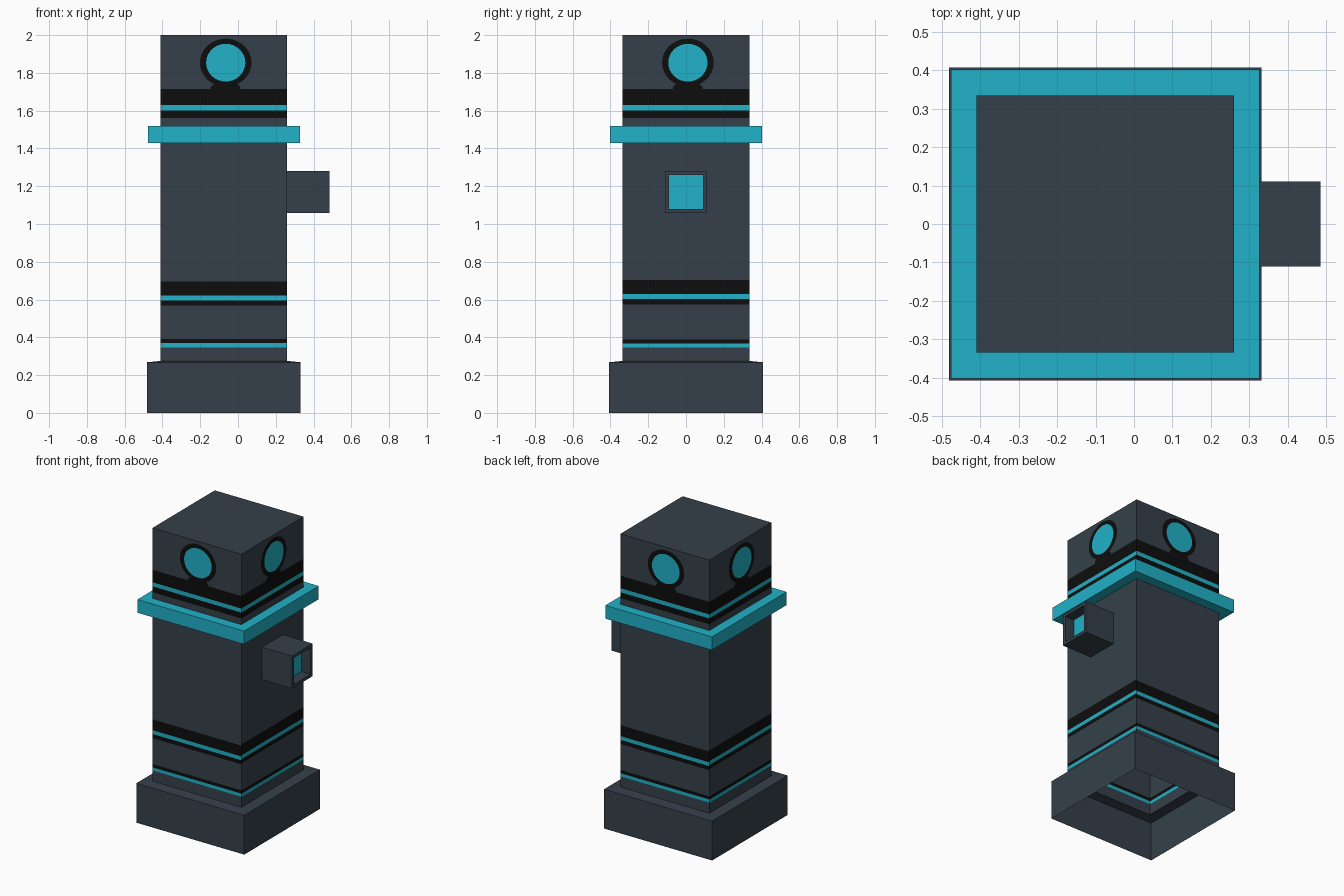
import bpy, math
from mathutils import Matrix, Vector

if "Cube" in bpy.data.objects:
    bpy.data.objects.remove(bpy.data.objects["Cube"])

CX = -0.075    # pillar axis
H = 0.335      # half width of the shaft


def material(name, rgb):
    m = bpy.data.materials.new(name)
    m.diffuse_color = (*rgb, 1)
    m.use_nodes = True
    m.node_tree.nodes["Principled BSDF"].inputs["Base Color"].default_value = m.diffuse_color
    return m


MATS = [material("slate", (0.035, 0.051, 0.067)),
        material("teal", (0.015, 0.445, 0.578)),
        material("black", (0.004, 0.004, 0.004))]
SLATE, TEAL, BLACK = range(3)


def build(name, verts, faces, mats):
    me = bpy.data.meshes.new(name)
    me.from_pydata([tuple(v) for v in verts], [], faces)
    for m in MATS:
        me.materials.append(m)
    for p, i in zip(me.polygons, mats):
        p.material_index = i
    me.update()
    ob = bpy.data.objects.new(name, me)
    bpy.context.collection.objects.link(ob)
    return ob


def square_loft(name, rings, mat):
    """Square rings (half width, z) around the pillar axis, joined by walls."""
    verts, faces = [], []
    for h, z in rings:
        verts += [(CX + sx * h, sy * h, z)
                  for sx, sy in ((-1, -1), (1, -1), (1, 1), (-1, 1))]
    for r in range(len(rings) - 1):
        for k in range(4):
            a, b = r * 4 + k, r * 4 + (k + 1) % 4
            faces.append((a, b, b + 4, a + 4))
    return build(name, verts, faces, [mat] * len(faces))


def side(k):
    """Transform from a front-face layout to side k (0 front, 1 right, ...)."""
    return Matrix.Translation((CX, 0, 0)) @ Matrix.Rotation(k * math.pi / 2, 4, 'Z')


# base plinth, open underneath
square_loft("base", [(0.407, 0), (0.407, 0.268), (H, 0.275)], SLATE)

# shaft: four walls cut into horizontal colour bands, plus the top
LOW = [(0.347, TEAL), (0.369, BLACK), (0.391, SLATE), (0.568, BLACK),
       (0.596, TEAL), (0.622, BLACK), (0.696, SLATE)]
HIGH = [(1.562, BLACK), (1.602, TEAL), (1.63, BLACK), (1.715, SLATE)]
verts, faces, mats = [], [], []
for k in range(4):
    shift = 0.007 if k % 2 else 0
    drop = -0.002 if k % 2 else 0
    cuts = [(0.27, SLATE)]
    cuts += [(z + (shift if z > 0.5 else drop), c) for z, c in LOW] + HIGH
    tops = [z for z, c in cuts[1:]] + [2.0]
    for (z0, c), z1 in zip(cuts, tops):
        n = len(verts)
        verts += [side(k) @ Vector(p) for p in
                  ((-H, -H, z0), (H, -H, z0), (H, -H, z1), (-H, -H, z1))]
        faces.append((n, n + 1, n + 2, n + 3))
        mats.append(c)
n = len(verts)
verts += [side(k) @ Vector((-H, -H, 2.0)) for k in range(4)]
faces.append((n, n + 1, n + 2, n + 3))
mats.append(SLATE)
build("shaft", verts, faces, mats)

# collar around the shaft
square_loft("collar", [(H, 1.43), (0.402, 1.43), (0.402, 1.52), (H, 1.52)], TEAL)


# round lamp signs on all four sides: black disc with foot, teal disc on top
def ellipse(rx, rz, y, n=32):
    return [Vector((0.01 + rx * math.cos(2 * math.pi * i / n), y,
                    1.854 + rz * math.sin(2 * math.pi * i / n))) for i in range(n)]


for k, label in enumerate(("front", "right", "back", "left")):
    y = -H - 0.002
    shapes = [(ellipse(0.137, 0.127, y), BLACK),
              ([Vector((0.01 + x, y - 0.0005, z)) for x, z in
                ((-0.08, 1.714), (0.08, 1.714), (0.075, 1.73),
                 (0.05, 1.75), (-0.05, 1.75), (-0.075, 1.73))], BLACK),
              (ellipse(0.104, 0.1, y - 0.002), TEAL)]
    verts, faces, mats = [], [], []
    for pts, c in shapes:
        faces.append(tuple(range(len(verts), len(verts) + len(pts))))
        verts += [side(k) @ p for p in pts]
        mats.append(c)
    build("lamp_sign_" + label, verts, faces, mats)

# side box with a recessed teal window: square rings lofted along x
rings = [(0.111, 0.26), (0.111, 0.485), (0.09, 0.485), (0.09, 0.415)]
verts, faces = [], []
for h, x in rings:
    verts += [(x, sy * h, 1.17 + sz * h)
              for sy, sz in ((-1, -1), (1, -1), (1, 1), (-1, 1))]
for r in range(3):
    for k in range(4):
        a, b = r * 4 + k, r * 4 + (k + 1) % 4
        faces.append((a, b, b + 4, a + 4))
faces.append((12, 13, 14, 15))
build("side_box", verts, faces, [SLATE] * 12 + [TEAL])
